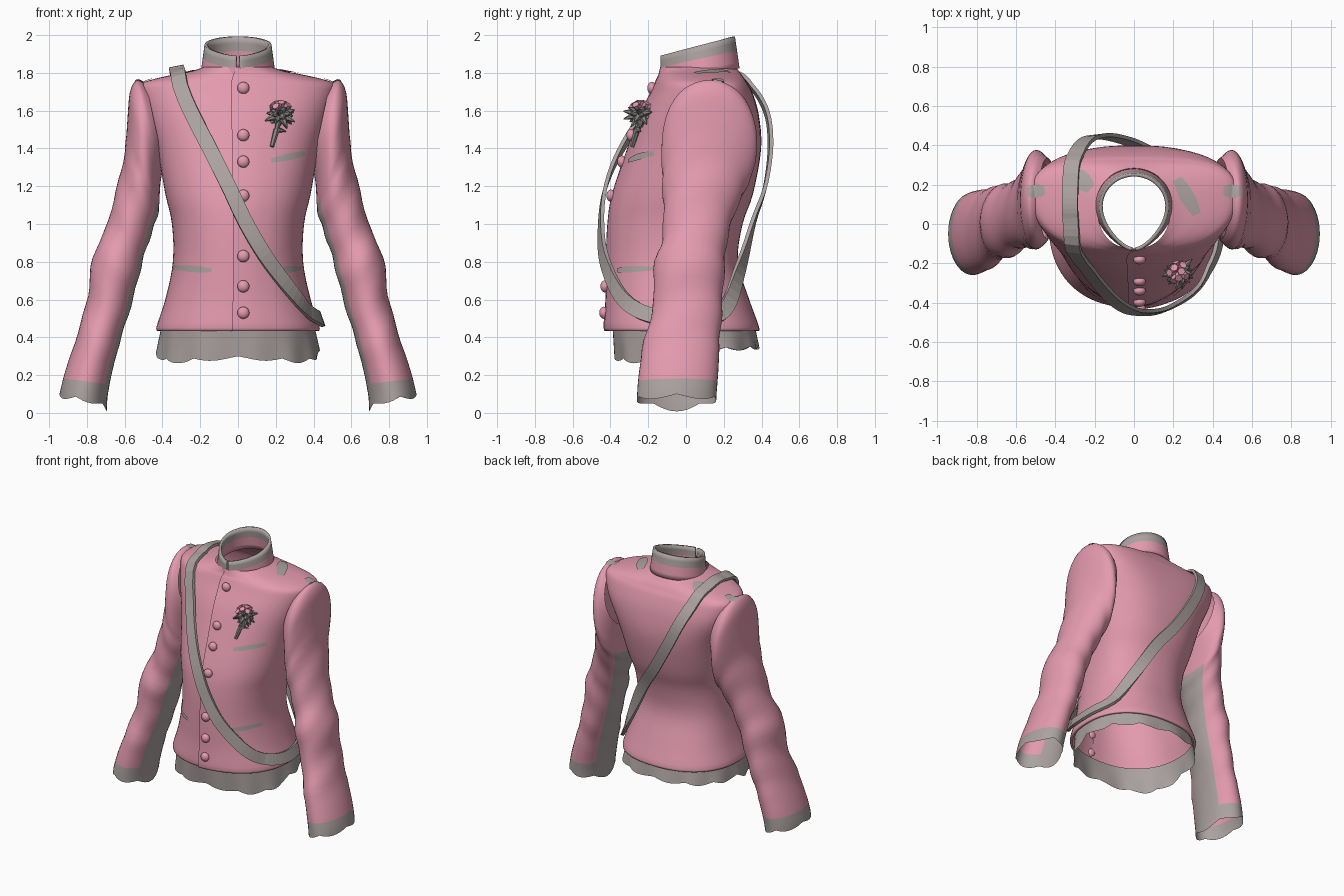
import bpy, bmesh, math, random
from math import sin, cos, pi
from mathutils import Vector
from mathutils.bvhtree import BVHTree

random.seed(4)
cube = bpy.data.objects.get("Cube")
if cube:
    bpy.data.objects.remove(cube)


def material(name, rgb):
    m = bpy.data.materials.new(name)
    m.use_nodes = True
    m.diffuse_color = (*rgb, 1)
    m.node_tree.nodes["Principled BSDF"].inputs["Base Color"].default_value = (*rgb, 1)
    return m


PINK = material("pink cloth", (0.77, 0.325, 0.43))
GREY = material("grey trim", (0.41, 0.365, 0.355))
DARK = material("dark grey metal", (0.25, 0.235, 0.23))
MATS = [PINK, GREY, DARK]


def finish(name, bm, smooth=True):
    bmesh.ops.recalc_face_normals(bm, faces=bm.faces)
    me = bpy.data.meshes.new(name)
    bm.to_mesh(me)
    bm.free()
    for m in MATS:
        me.materials.append(m)
    for p in me.polygons:
        p.use_smooth = smooth
    ob = bpy.data.objects.new(name, me)
    bpy.context.collection.objects.link(ob)
    return ob


def loft(name, rings, wrap=True, loop=False, rule=lambda r, i: 0, smooth=True):
    """Skin a list of point rings; rule picks the material from row and column."""
    bm = bmesh.new()
    vs = [[bm.verts.new(p) for p in ring] for ring in rings]
    n = len(rings[0])
    for r in range(len(vs) if loop else len(vs) - 1):
        a, b = vs[r], vs[(r + 1) % len(vs)]
        for i in range(n if wrap else n - 1):
            j = (i + 1) % n
            bm.faces.new((a[i], a[j], b[j], b[i])).material_index = rule(r, i)
    return finish(name, bm, smooth)


def spline(rows, k, loop=False):
    """Catmull-Rom interpolation of equal-length rows."""
    n, out = len(rows), []
    get = (lambda i: rows[i % n]) if loop else (lambda i: rows[max(0, min(n - 1, i))])
    for i in range(n if loop else n - 1):
        for s in range(k):
            t = s / k
            out.append([0.5 * (2 * b + (c - a) * t + (2 * a - 5 * b + 4 * c - d) * t * t
                               + (3 * b - a - 3 * c + d) * t ** 3)
                        for a, b, c, d in zip(get(i - 1), get(i), get(i + 1), get(i + 2))])
    return out if loop else out + [list(rows[-1])]


def power(v, e):
    return math.copysign(abs(v) ** e, v)


def oval(t, w, yc, yf, yb, e_back=0.88, e_front=0.88):
    """Point on a body section; t = 0 is the middle of the front."""
    c = -cos(t)
    e = e_back if c > 0 else e_front
    return w * power(sin(t), e), yc + (yb - yc if c > 0 else yc - yf) * power(c, e)


# Jacket body: z, half width, centre y, front y, back y, squareness of the back
body_rows = [(.435, .415, 0, -.405, .37, .88), (.45, .433, 0, -.425, .388, .88), (.6, .385, 0, -.415, .335, .88),
             (.8, .345, 0, -.413, .275, .88), (1.0, .35, 0, -.405, .30, .88), (1.16, .385, .02, -.38, .355, .85),
             (1.4, .43, .06, -.30, .398, .75), (1.58, .49, .12, -.235, .385, .65), (1.7, .52, .14, -.175, .35, .65),
             (1.745, .505, .14, -.155, .325, .65), (1.77, .435, .13, -.145, .31, .7),
             (1.79, .345, .11, -.135, .295, .8), (1.81, .245, .09, -.13, .28, .9), (1.83, .185, .08, -.125, .265, 1)]
rings = []
for z, w, yc, yf, yb, e in spline(body_rows, 4):
    ring = []
    for i in range(81):
        x, y = oval(-.05 + (2 * pi + .1) * i / 80, w, yc, yf, yb, e)
        ring.append((x, y - .012 * max(0, 1 - i / 5), z))   # overlapping front edge
    rings.append(ring)
body = loft("jacket_body", rings, wrap=False)

# Sleeves: outer x, z, inner x, z, centre y, half depth
sleeve_rows = [(.485, 1.735, .395, 1.32, .13, .205), (.535, 1.762, .40, 1.28, .125, .23),
               (.572, 1.70, .41, 1.22, .125, .25), (.585, 1.56, .415, 1.15, .12, .25),
               (.60, 1.38, .42, 1.07, .10, .225), (.645, 1.18, .45, .97, .07, .19),
               (.70, .98, .495, .84, .045, .172), (.77, .82, .53, .70, .015, .188),
               (.795, .62, .58, .52, .01, .182), (.85, .42, .63, .36, -.02, .20),
               (.915, .22, .672, .19, -.04, .21), (.945, .10, .695, .06, -.05, .21)]
SEG, srows = 40, spline(sleeve_rows, 4)


def sleeve_rule(r, i):
    inner = abs((i + .5) / SEG - .5) * 2 * pi < .64
    return 1 if r >= len(srows) - 4 or (inner and srows[r][3] < 1.1) else 0


sleeves = []
for side, label in ((1, "left"), (-1, "right")):
    rings = []
    for r, (ox, oz, ix, iz, yc, hy) in enumerate(srows):
        ring = []
        for i in range(SEG):
            t = 2 * pi * i / SEG
            fold = 1 + (.025 * sin(r * 1.3 + 2.5 * sin(t + .6)) if 14 < r < 38 else 0)
            a, b = cos(t) * fold, sin(t) * fold
            z = (oz + iz) / 2 + (oz - iz) / 2 * a
            if r == len(srows) - 1:                      # scalloped cuff edge
                z -= .022 * abs(sin(2.5 * t)) + .03 * max(0, -a) ** 4
            ring.append((side * ((ox + ix) / 2 + (ox - ix) / 2 * a), yc + hy * b, max(z, .0)))
        rings.append(ring)
    sleeves.append(loft(label + "_sleeve", rings, rule=sleeve_rule))

# Standing collar, pointed at the front slit, with a grey rim
rings = []
for h in (0, .2, .4, .55, .57, .8, 1):
    ring = []
    for i in range(61):
        t = .07 + (2 * pi - .14) * i / 60
        x, y = oval(t, .19 - .022 * h, .09, -.128, .275 - .025 * h, 1.0, 1.0)
        x *= 1 - .3 * max(0, cos(t)) ** 2
        k = (y + .13) / .39
        ring.append((x, y, (1 - h) * (1.75 + .07 * k) + h * (1.89 + .105 * k)))
    rings.append(ring)
collar = loft("collar", rings, wrap=False, rule=lambda r, i: 1 if r >= 3 else 0)
mod = collar.modifiers.new("thickness", "SOLIDIFY")
mod.thickness, mod.offset = .018, 0

# Scalloped underskirt below the jacket
rings = []
for h in (0, .25, .5, .75, 1):
    ring = []
    for i in range(120):
        t = 2 * pi * i / 120
        x, y = oval(t, .405 + .025 * h, 0, -.39 + .015 * h, .365 + .02 * h)
        ahead = max(0, cos(t))
        low = .34 - .04 * ahead ** .6 - .07 * ahead * sin(t) ** 2 + .015 * max(0, -cos(t))
        low -= .02 * abs(sin(6 * t))
        f = 1 + .015 * h * sin(12 * t)
        ring.append((x * f, y * f, .46 * (1 - h) + low * h))
    rings.append(ring)
loft("underskirt", rings, rule=lambda r, i: 1)


def tree(obs):
    verts, faces = [], []
    for o in obs:
        n = len(verts)
        verts += [v.co.copy() for v in o.data.vertices]
        faces += [[n + v for v in p.vertices] for p in o.data.polygons]
    return BVHTree.FromPolygons(verts, faces)


body_tree, cloth_tree = tree([body]), tree([body] + sleeves)


def front(x, z):
    return body_tree.ray_cast(Vector((x, -2, z)), Vector((0, 1, 0)))[0]


def patch(name, a, b, width, from_top=False):
    """Thin grey plate laid on the cloth between two plan points."""
    a, b = Vector(a), Vector(b)
    across = Vector((a.y - b.y, b.x - a.x)).normalized() * width / 2
    rings = []
    for i in range(13):
        ring = []
        for j in range(-2, 3):
            taper = .6 + .4 * sin(pi * i / 12)
            p = a.lerp(b, i / 12) + across * j / 2 * taper
            if from_top:
                hit = cloth_tree.ray_cast(Vector((p.x, p.y, 3)), Vector((0, 0, -1)))[0]
                ring.append(hit + Vector((0, 0, .006)))
            else:
                ring.append(front(p.x, p.y) + Vector((0, -.007, 0)))
        rings.append(ring)
    loft(name, rings, wrap=False, rule=lambda r, i: 1)


patch("chest_pocket", (.175, 1.335), (.36, 1.375), .036)
patch("right_pocket", (-.34, .77), (-.14, .755), .034)
patch("left_pocket", (.2, .755), (.33, .765), .034)
patch("left_shoulder_patch", (.22, .23), (.32, .05), .075, True)
patch("right_shoulder_patch", (-.32, .27), (-.22, .18), .095, True)
for s, label in ((1, "left"), (-1, "right")):
    patch(label + "_sleeve_patch", (s * .455, .17), (s * .545, .165), .07, True)

# Buttons
for n, z in enumerate((1.72, 1.47, 1.33, 1.15, .83, .67, .53)):
    bm = bmesh.new()
    bmesh.ops.create_uvsphere(bm, u_segments=20, v_segments=12, radius=.032)
    bmesh.ops.scale(bm, vec=(1, .75, 1), verts=bm.verts)
    bmesh.ops.translate(bm, vec=front(.02, z) + Vector((.008, -.006, 0)), verts=bm.verts)
    finish("button_%d" % (n + 1), bm)

# Sash: right shoulder, across the front to the left hip, and up the back
path = [(-.325, .13, 1.825), (-.315, -.02, 1.79), (-.26, -.19, 1.62), (-.15, -.34, 1.4), (-.05, -.425, 1.2),
        (.045, -.45, 1.0), (.165, -.43, .8), (.32, -.33, .6), (.40, -.17, .51), (.42, .02, .49),
        (.37, .20, .54), (.24, .29, .77), (.1, .36, 1.02), (-.03, .42, 1.2), (-.16, .447, 1.42),
        (-.25, .42, 1.61), (-.31, .31, 1.76)]
pts, normals = [], []
for p in spline(path, 6, loop=True):
    p = Vector(p)
    loc, n, _, _ = body_tree.find_nearest(p)
    if n.dot(Vector((p.x, p.y - .1, .6 if p.z > 1.7 else 0))) < 0:
        n = -n
    p += n * max(0, .02 - (p - loc).dot(n))
    pts.append(p)
    normals.append(n)
for _ in range(6):
    normals = [(normals[i - 1] + n + normals[(i + 1) % len(pts)]).normalized()
               for i, n in enumerate(normals)]
rings = []
for i, p in enumerate(pts):
    n = normals[i]
    side = (pts[(i + 1) % len(pts)] - pts[i - 1]).cross(n).normalized() * .04
    rings.append([p + side + n * .01, p - side + n * .01, p - side - n * .01, p + side - n * .01])
loft("sash", rings, loop=True, rule=lambda r, i: 1, smooth=False)


# Flower brooch: stem, spiky leaves and pink petals on top
def spike(bm, a, b, r, tip, mat):
    d = b - a
    made = bmesh.ops.create_cone(bm, segments=6, radius1=r, radius2=tip, depth=d.length, cap_ends=True)
    rot = d.to_track_quat("Z", "Y").to_matrix()
    for v in made["verts"]:
        v.co = rot @ v.co + (a + b) / 2
        for f in v.link_faces:
            f.material_index = mat


heart = front(.225, 1.585) + Vector((0, -.035, 0))
bm = bmesh.new()
stem = [heart, front(.205, 1.5) + Vector((0, -.02, 0)), front(.18, 1.41) + Vector((0, -.012, 0))]
for a, b in zip(stem, stem[1:]):
    spike(bm, a, b, .017, .012, 2)
spike(bm, stem[1], front(.255, 1.49) + Vector((0, -.015, 0)), .018, .002, 2)
for i in range(36):
    z = 1 - 2 * (i + .5) / 36
    rad = math.sqrt(1 - z * z)
    d = Vector((rad * cos(2.4 * i), rad * sin(2.4 * i), z))
    if i < 8:
        spike(bm, heart, heart + d * .07, .012, .02, 0)
    else:
        spike(bm, heart, heart + d * random.uniform(.065, .1), .034, .003, 2)
finish("flower_brooch", bm, smooth=False)
